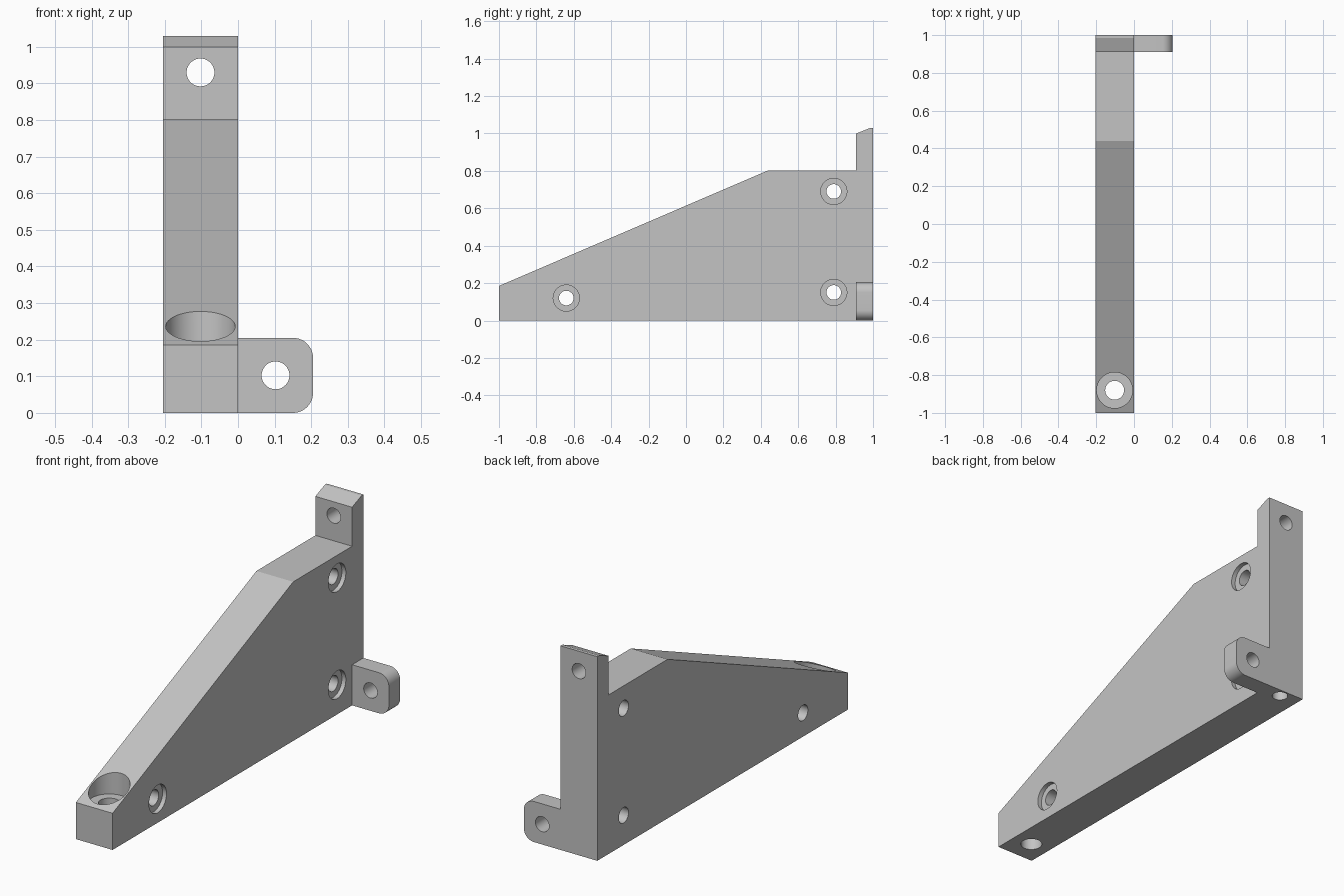
import bpy, bmesh, math
from mathutils import Matrix, Vector

if "Cube" in bpy.data.objects:
    bpy.data.objects.remove(bpy.data.objects["Cube"])

WIDTH = 0.205
MID = WIDTH / 2

grey = bpy.data.materials.new("light grey")
grey.use_nodes = True
colour = (0.55, 0.55, 0.55, 1)
grey.diffuse_color = colour
grey.node_tree.nodes["Principled BSDF"].inputs["Base Color"].default_value = colour


def to_object(bm, name):
    bmesh.ops.recalc_face_normals(bm, faces=bm.faces)
    mesh = bpy.data.meshes.new(name)
    bm.to_mesh(mesh)
    bm.free()
    mesh.materials.append(grey)
    obj = bpy.data.objects.new(name, mesh)
    bpy.context.collection.objects.link(obj)
    return obj


def extrude(name, points, offset):
    bm = bmesh.new()
    face = bm.faces.new([bm.verts.new(p) for p in points])
    result = bmesh.ops.extrude_face_region(bm, geom=[face])
    verts = [g for g in result["geom"] if isinstance(g, bmesh.types.BMVert)]
    bmesh.ops.translate(bm, verts=verts, vec=offset)
    return to_object(bm, name)


def cylinder(name, start, end, radius):
    start, end = Vector(start), Vector(end)
    axis = end - start
    bm = bmesh.new()
    turn = axis.to_track_quat("Z", "Y").to_matrix().to_4x4()
    bmesh.ops.create_cone(bm, cap_ends=True, segments=48, radius1=radius,
                          radius2=radius, depth=axis.length,
                          matrix=Matrix.Translation((start + end) / 2) @ turn)
    return to_object(bm, name)


def combine(target, other, operation):
    mod = target.modifiers.new(other.name, "BOOLEAN")
    mod.operation = operation
    mod.solver = "EXACT"
    mod.object = other
    bpy.context.view_layer.objects.active = target
    bpy.ops.object.modifier_apply(modifier=mod.name)
    bpy.data.objects.remove(other)


# Sloping arm with the upright back plate
side = [(-1, 0), (1, 0), (1, 1.03), (0.985, 1.03), (0.91, 1.0),
        (0.91, 0.803), (0.44, 0.803), (-1, 0.185)]
bracket = extrude("bracket", [(-WIDTH, y, z) for y, z in side], (WIDTH, 0, 0))

# Mounting tab with rounded outer corners
r = 0.055
tab = [(-0.05, 0)]
for centre_z, first in ((r, -90), (WIDTH - r, 0)):
    for i in range(13):
        a = math.radians(first + i * 7.5)
        tab.append((WIDTH - r + r * math.cos(a), centre_z + r * math.sin(a)))
tab.append((-0.05, WIDTH))
tab_obj = extrude("tab", [(x, 0.91, z) for x, z in tab], (0, 0.09, 0))
combine(bracket, tab_obj, "UNION")

# Counterbored holes through the side
cuts = []
for y, z in ((0.79, 0.69), (0.79, 0.15), (-0.64, 0.12)):
    cuts.append(((-0.3, y, z), (0.1, y, z), 0.039))
    cuts.append(((-0.022, y, z), (0.1, y, z), 0.07))

# Holes through the back plate and the tab
for x, z in ((-MID, 0.93), (MID, MID)):
    cuts.append(((x, 0.8, z), (x, 1.1, z), 0.038))

# Front upright hole with its counterbore, and blind hole under the back plate
cuts.append(((-MID, -0.88, -0.1), (-MID, -0.88, 0.4), 0.05))
cuts.append(((-MID, -0.88, 0.165), (-MID, -0.88, 0.4), 0.095))
cuts.append(((-MID, 0.955, -0.1), (-MID, 0.955, 0.4), 0.037))

for start, end, radius in cuts:
    combine(bracket, cylinder("hole_cutter", start, end, radius), "DIFFERENCE")

# Smooth bores and corners, crisp edges
bpy.ops.object.select_all(action="DESELECT")
bracket.select_set(True)
bpy.context.view_layer.objects.active = bracket
bpy.ops.object.shade_smooth_by_angle(angle=math.radians(20))
